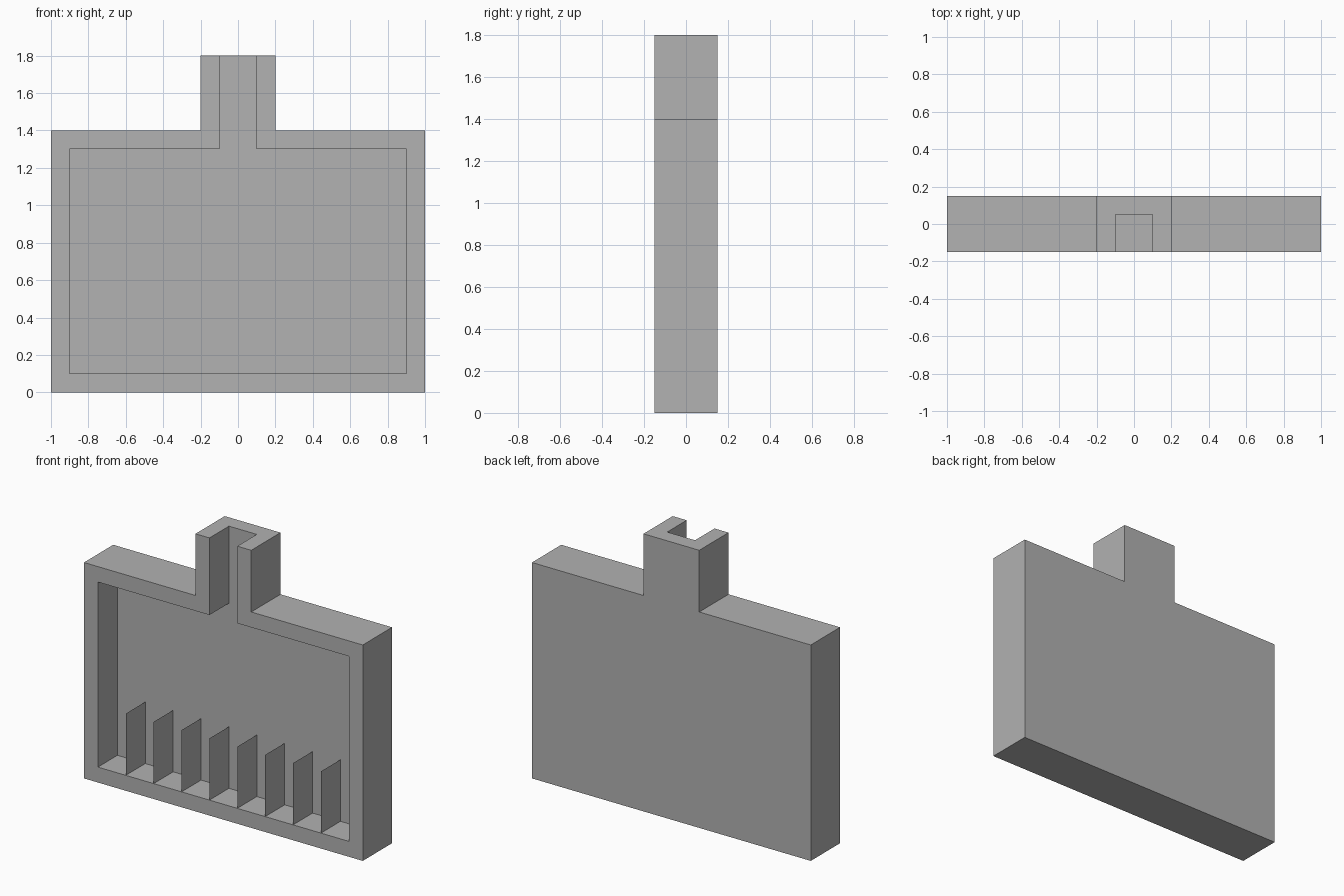
import bpy
import bmesh

if "Cube" in bpy.data.objects:
    bpy.data.objects.remove(bpy.data.objects["Cube"])

grey = bpy.data.materials.new("plain grey")
grey.use_nodes = True
grey.diffuse_color = (0.445, 0.445, 0.445, 1)
grey.node_tree.nodes["Principled BSDF"].inputs["Base Color"].default_value = grey.diffuse_color

FRONT, RECESS, BACK = -0.15, 0.05, 0.15
WALL = 0.1


def add_object(name, bm):
    mesh = bpy.data.meshes.new(name)
    bm.to_mesh(mesh)
    bm.free()
    mesh.materials.append(grey)
    obj = bpy.data.objects.new(name, mesh)
    bpy.context.collection.objects.link(obj)
    return obj


def bottle_solid(name, half_width, neck, bottom, shoulder, top, y0, y1):
    """Extrude a mirrored box-with-neck outline from y0 to y1."""
    right = [(half_width, bottom), (half_width, shoulder), (neck, shoulder), (neck, top)]
    outline = right + [(-x, z) for x, z in reversed(right)]
    bm = bmesh.new()
    face = bm.faces.new([bm.verts.new((x, y0, z)) for x, z in outline])
    grown = bmesh.ops.extrude_face_region(bm, geom=[face])["geom"]
    verts = [v for v in grown if isinstance(v, bmesh.types.BMVert)]
    bmesh.ops.translate(bm, verts=verts, vec=(0, y1 - y0, 0))
    bmesh.ops.recalc_face_normals(bm, faces=bm.faces)
    return add_object(name, bm)


# Housing hollowed from the front, with the channel open at the neck top
housing = bottle_solid("housing", 1, 0.2, 0, 1.4, 1.8, FRONT, BACK)
cutter = bottle_solid("recess_cutter", 1 - WALL, 0.2 - WALL, WALL, 1.4 - WALL, 2,
                      FRONT - 0.1, RECESS)
cutter.hide_render = True
cut = housing.modifiers.new("recess", "BOOLEAN")
cut.operation = "DIFFERENCE"
cut.solver = "EXACT"
cut.object = cutter
bpy.context.view_layer.objects.active = housing
bpy.ops.object.modifier_apply(modifier=cut.name)
bpy.data.objects.remove(cutter)

# Row of paper-thin upright dividers on the recess floor
for i in range(8):
    x = -0.7 + 0.2 * i
    bm = bmesh.new()
    corners = [(FRONT, WALL), (RECESS, WALL), (RECESS, 0.5), (FRONT, 0.5)]
    bm.faces.new([bm.verts.new((x, y, z)) for y, z in corners])
    add_object(f"divider_{i + 1}", bm)
